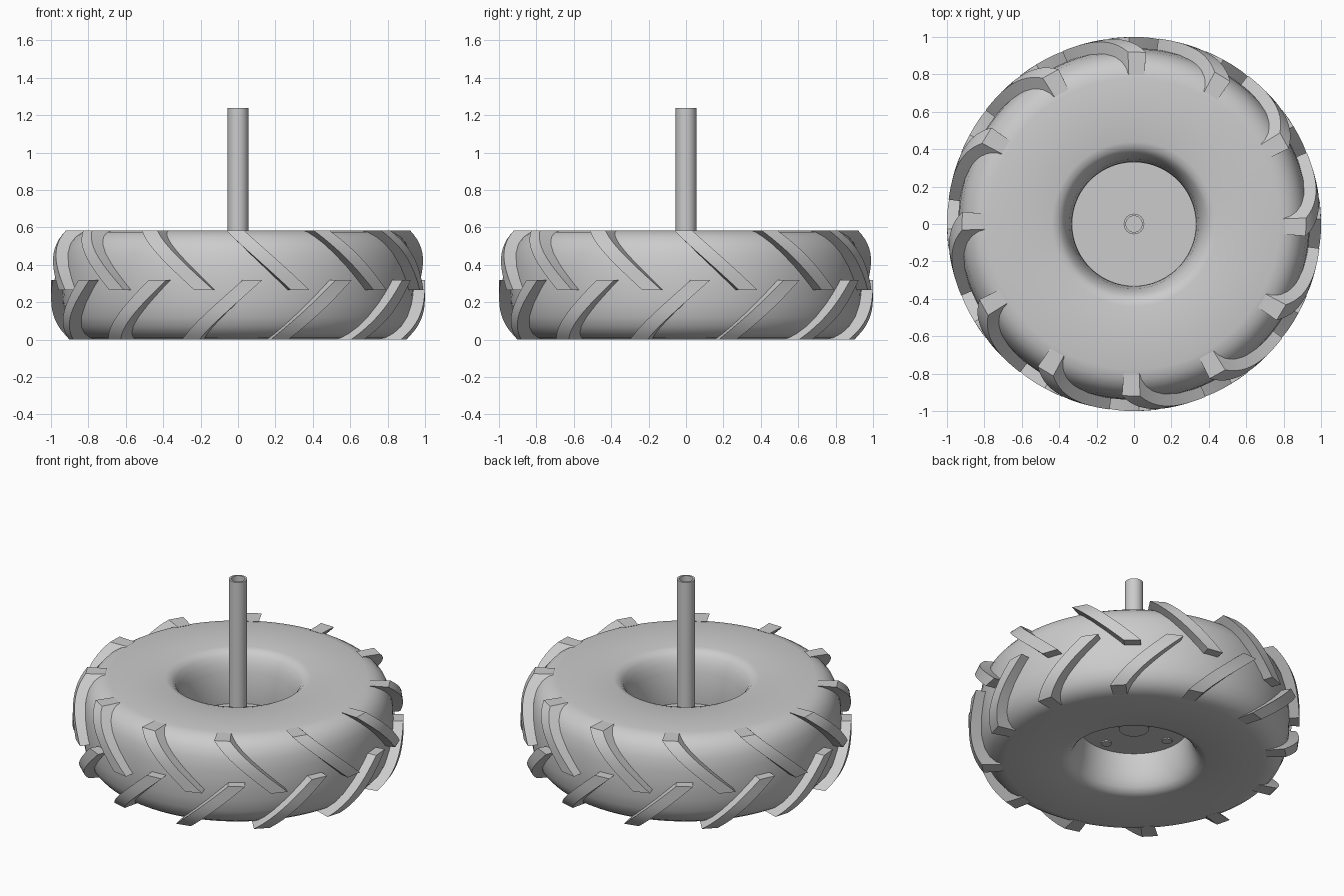
import bpy, bmesh, math

old = bpy.data.objects.get("Cube")
if old:
    bpy.data.objects.remove(old)

WIDTH = 0.585
MID = WIDTH / 2
LUGS = 12
GREY = (0.6, 0.6, 0.6, 1)

mat = bpy.data.materials.new("plain grey")
mat.use_nodes = True
mat.diffuse_color = GREY
mat.node_tree.nodes["Principled BSDF"].inputs["Base Color"].default_value = GREY


def finish(name, bm, angle=35):
    bmesh.ops.recalc_face_normals(bm, faces=bm.faces)
    mesh = bpy.data.meshes.new(name)
    bm.to_mesh(mesh)
    bm.free()
    mesh.materials.append(mat)
    obj = bpy.data.objects.new(name, mesh)
    bpy.context.collection.objects.link(obj)
    bpy.ops.object.select_all(action='DESELECT')
    obj.select_set(True)
    bpy.context.view_layer.objects.active = obj
    bpy.ops.object.shade_smooth_by_angle(angle=math.radians(angle))
    return obj


def polar(r, t, z):
    return (r * math.sin(t), -r * math.cos(t), z)


def lathe(name, profile, steps=64, closed=False, centre=(0, 0)):
    """Spin (radius, z) points around a vertical axis."""
    bm = bmesh.new()
    verts = [bm.verts.new((centre[0] + r, centre[1], z)) for r, z in profile]
    ends = verts + verts[:1] if closed else verts
    edges = [bm.edges.new(pair) for pair in zip(ends, ends[1:])]
    bmesh.ops.spin(bm, geom=verts + edges, cent=(*centre, 0), axis=(0, 0, 1),
                   angle=math.tau, steps=steps, use_merge=True)
    bmesh.ops.remove_doubles(bm, verts=bm.verts, dist=1e-5)
    return finish(name, bm)


def radius_at(z, middle, drop, power):
    """Bulging outline, symmetric about the middle of the tyre."""
    return middle - drop * (abs(z - MID) / MID) ** power


# Tyre: half outline from the bore over the shoulder, mirrored to the other side
half = [(0.33, MID), (0.333, 0.37), (0.345, 0.46), (0.36, 0.51), (0.38, 0.55),
        (0.405, 0.575), (0.44, WIDTH), (0.78, WIDTH), (0.83, 0.575),
        (0.87, 0.55), (0.9, 0.515), (0.922, 0.465), (0.935, 0.39), (0.94, MID)]
mirrored = [(r, WIDTH - z) for r, z in reversed(half[1:-1])]
lathe("tyre", half + mirrored, steps=96, closed=True)


# Tread lugs: slanted bars that wrap over the shoulders
def tread(name, upper):
    bm = bmesh.new()
    rows = 14
    for k in range(LUGS):
        last = None
        for i in range(rows + 1):
            f = i / rows
            z = 0.265 + (WIDTH - 0.265) * f
            swing = 19.5 - 20.5 * f - (0 if upper else 15)
            t = math.radians(swing + k * 360 / LUGS)
            w = math.radians(3.0)
            outer = radius_at(z, 1.0, 0.08, 3.5)
            inner = radius_at(z, 0.915, 0.115, 4)
            height = z if upper else WIDTH - z
            ring = [bm.verts.new(polar(r, t + s, height)) for r, s in
                    ((inner, -w), (outer, -w), (outer, w), (inner, w))]
            if last:
                for a in range(4):
                    b = (a + 1) % 4
                    bm.faces.new((last[a], last[b], ring[b], ring[a]))
            else:
                bm.faces.new(ring)
            last = ring
        bm.faces.new(last)
    return finish(name, bm)


tread("upper_lugs", True)
tread("lower_lugs", False)

# Hub plate inside the bore, with a short boss underneath
lathe("hub_plate", [(0, 0.24), (0.335, 0.24), (0.335, 0.255), (0, 0.255)])
lathe("hub_boss", [(0, 0.22), (0.09, 0.22), (0.09, 0.245), (0, 0.245)], 32)

# Four bolts through the plate
for k in range(4):
    x, y, _ = polar(0.26, k * math.pi / 2, 0)
    lathe(f"bolt_{k + 1}", [(0, 0.232), (0.032, 0.232), (0.032, 0.263), (0, 0.263)],
          20, centre=(x, y))

# Hollow axle tube
lathe("axle_tube", [(0, 0.24), (0.055, 0.24), (0.055, 1.24), (0.043, 1.24),
                    (0.043, 0.27), (0, 0.27)], 32)
